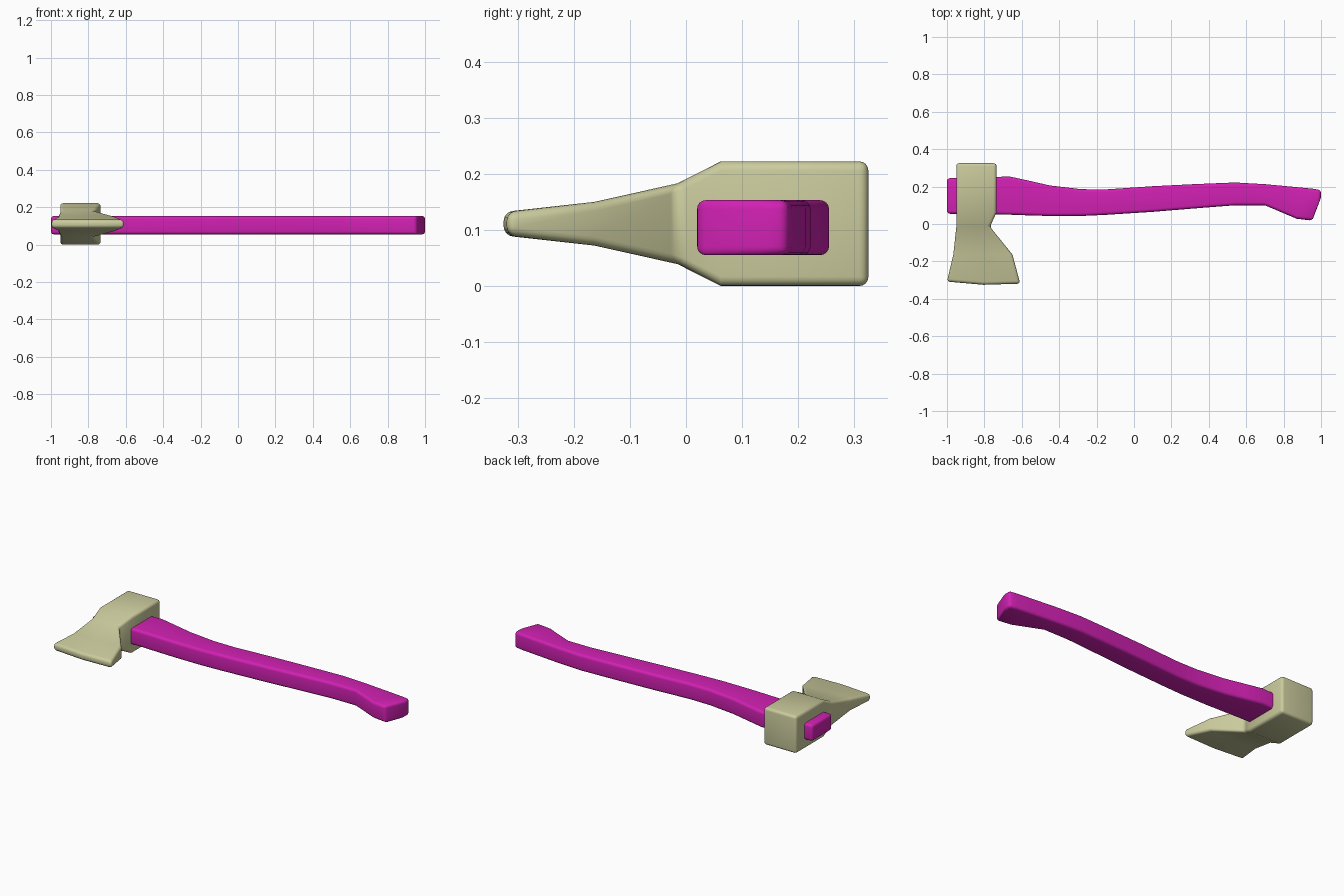
import bpy, bmesh

if "Cube" in bpy.data.objects:
    bpy.data.objects.remove(bpy.data.objects["Cube"])

MID_HEAD, MID_HANDLE = 0.111, 0.104


def loft(name, loops, color, bevel):
    """Bridge equal-sized section loops (upper row, then lower row back) and cap the ends."""
    bm = bmesh.new()
    rings = [[bm.verts.new(p) for p in loop] for loop in loops]
    n = len(rings[0])
    for a, b in zip(rings, rings[1:]):
        for i in range(n):
            j = (i + 1) % n
            bm.faces.new((a[i], a[j], b[j], b[i]))
    for ring in (rings[0], rings[-1]):
        for i in range(n // 2 - 1):
            bm.faces.new((ring[i], ring[i + 1], ring[n - 2 - i], ring[n - 1 - i]))
    bmesh.ops.recalc_face_normals(bm, faces=bm.faces)
    mesh = bpy.data.meshes.new(name)
    bm.to_mesh(mesh)
    bm.free()
    obj = bpy.data.objects.new(name, mesh)
    bpy.context.collection.objects.link(obj)
    mat = bpy.data.materials.new(name + "_material")
    mat.diffuse_color = color
    mat.use_nodes = True
    mat.node_tree.nodes["Principled BSDF"].inputs["Base Color"].default_value = mat.diffuse_color
    mesh.materials.append(mat)
    mod = obj.modifiers.new("rounded_edges", 'BEVEL')
    mod.width = bevel
    mod.segments = 4
    mod.limit_method = 'ANGLE'
    bpy.ops.object.select_all(action='DESELECT')
    obj.select_set(True)
    bpy.context.view_layer.objects.active = obj
    bpy.ops.object.modifier_apply(modifier=mod.name)
    bpy.ops.object.shade_smooth_by_angle(angle=0.6)
    return obj


# Handle: stations of x, lower y, upper y
handle = [(-1.0, 0.055, 0.245), (-0.78, 0.052, 0.248), (-0.67, 0.05, 0.255),
          (-0.56, 0.046, 0.231), (-0.45, 0.043, 0.206), (-0.28, 0.043, 0.186),
          (-0.15, 0.049, 0.185), (0.1, 0.065, 0.202), (0.32, 0.083, 0.213),
          (0.54, 0.1, 0.222), (0.7, 0.1, 0.213), (0.87, 0.028, 0.197),
          (0.953, 0.018, 0.189), (1.0, 0.142, 0.181)]
H = 0.049
loft("handle",
     [[(x, lo, MID_HANDLE + H), (x, hi, MID_HANDLE + H),
       (x, hi, MID_HANDLE - H), (x, lo, MID_HANDLE - H)] for x, lo, hi in handle],
     (0.64, 0.015, 0.45, 1), 0.016)

# Axe head: stations of left x, right x, half thickness, and y at left, middle, right
head = [(-0.95, -0.735, 0.111, 0.325, 0.325, 0.325),
        (-0.95, -0.735, 0.111, 0.062, 0.062, 0.062),
        (-0.95, -0.77, 0.072, -0.015, -0.015, -0.015),
        (-0.966, -0.65, 0.039, -0.163, -0.163, -0.163),
        (-1.0, -0.608, 0.021, -0.308, -0.325, -0.319)]
loops = []
for left, right, t, yl, ym, yr in head:
    row = [(left, yl), ((left + right) / 2, ym), (right, yr)]
    loops.append([(x, y, MID_HEAD + t) for x, y in row] +
                 [(x, y, MID_HEAD - t) for x, y in reversed(row)])
loft("axe_head", loops, (0.6, 0.6, 0.34, 1), 0.016)
